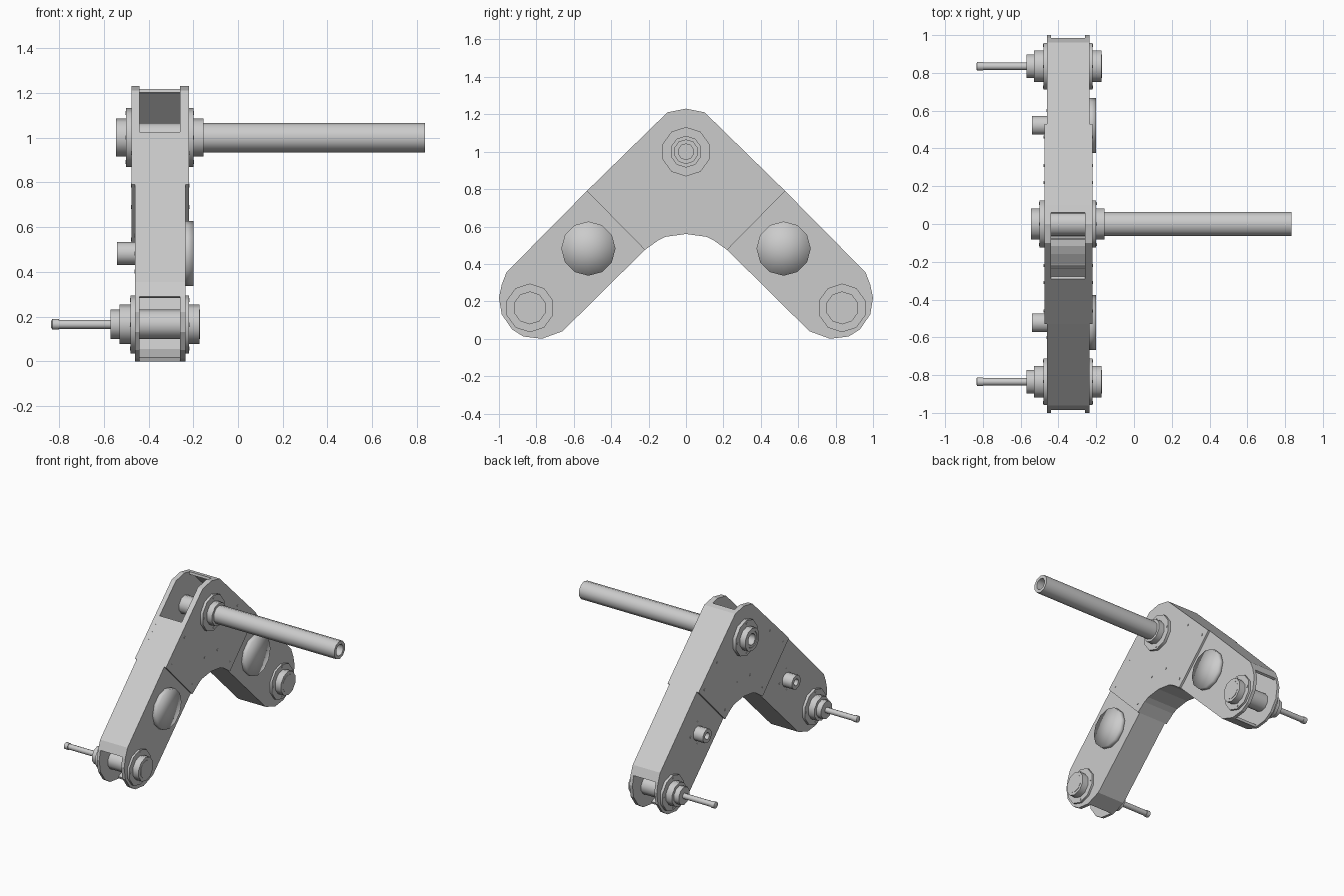
import bpy, bmesh, math

if "Cube" in bpy.data.objects:
    bpy.data.objects.remove(bpy.data.objects["Cube"])


def finish(name, bm, mirror=False, smooth=None, wall=0.0, recalc=True):
    if recalc:
        bmesh.ops.recalc_face_normals(bm, faces=bm.faces[:])
    me = bpy.data.meshes.new(name)
    bm.to_mesh(me)
    bm.free()
    ob = bpy.data.objects.new(name, me)
    bpy.context.collection.objects.link(ob)
    if smooth:
        for p in me.polygons:
            p.use_smooth = True
        me.set_sharp_from_angle(angle=math.radians(smooth))
    if wall:
        m = ob.modifiers.new("wall", 'SOLIDIFY')
        m.thickness, m.offset = wall, -1
    if mirror:
        m = ob.modifiers.new("other_side", 'MIRROR')
        m.use_axis = (False, True, False)
        m.use_mirror_merge = False
    return ob


def plate(name, pts, x0, x1, mirror=False):
    """Side plate: a (y, z) outline extruded along x."""
    bm = bmesh.new()
    f = bm.faces.new([bm.verts.new((x0, y, z)) for y, z in pts])
    r = bmesh.ops.extrude_face_region(bm, geom=[f])
    for v in r["geom"]:
        if isinstance(v, bmesh.types.BMVert):
            v.co.x = x1
    return finish(name, bm, mirror)


def wall(name, path, x0, x1, mirror=False):
    """Edge wall: a clockwise (y, z) path swept across x, thickened inward."""
    bm = bmesh.new()
    rows = [(bm.verts.new((x0, y, z)), bm.verts.new((x1, y, z))) for y, z in path]
    for a, b in zip(rows, rows[1:]):
        bm.faces.new((a[0], a[1], b[1], b[0]))
    return finish(name, bm, mirror, wall=0.018, recalc=False)


def lathe(name, prof, y, z, sides=10, mirror=False, closed=False, smooth=42):
    """Turned part: an (x, radius) profile spun about an x axis."""
    bm = bmesh.new()
    rings = []
    for x, r in prof:
        if r == 0:
            rings.append([bm.verts.new((x, y, z))] * sides)
        else:
            rings.append([bm.verts.new((x, y + r * math.sin(2 * math.pi * k / sides),
                                        z + r * math.cos(2 * math.pi * k / sides)))
                          for k in range(sides)])
    pairs = list(zip(rings, rings[1:]))
    if closed:
        pairs.append((rings[-1], rings[0]))
    for a, b in pairs:
        for k in range(sides):
            n = (k + 1) % sides
            bm.faces.new(list(dict.fromkeys((a[k], a[n], b[n], b[k]))))
    return finish(name, bm, mirror, smooth)


# centre plates: both side cheeks of the elbow
half = [(0.1, 1.21), (0.53, 0.79), (0.22, 0.475), (0.15, 0.525), (0.11, 0.545)]
centre = [(0, 1.23)] + half + [(0, 0.56)] + [(-y, z) for y, z in reversed(half)]
plate("centre_plate_left", centre, -0.475, -0.44)
plate("centre_plate_right", centre, -0.26, -0.22)

# centre edge walls, leaving the upper front open
wall("centre_wall_back", [(0.06, 1.218), (0.1, 1.21), (0.53, 0.79)], -0.475, -0.22)
wall("centre_wall_front", [(-0.53, 0.79), (-0.29, 1.024)], -0.475, -0.22)
wall("centre_wall_below", [(0.22, 0.475), (0.15, 0.525), (0.11, 0.545), (0, 0.56),
                           (-0.11, 0.545), (-0.15, 0.525), (-0.22, 0.475)], -0.46, -0.24)

# arms: side plates plus upper and lower walls, tips left open
arm = [(0.53, 0.79), (0.96, 0.355), (0.985, 0.29), (1.0, 0.22), (0.985, 0.13),
       (0.93, 0.05), (0.87, 0.012), (0.77, 0.0), (0.66, 0.04), (0.22, 0.475)]
plate("arm_plate_left", arm, -0.46, -0.44, True)
plate("arm_plate_right", arm, -0.26, -0.235, True)
wall("arm_wall_upper", arm[:3], -0.46, -0.235, True)
wall("arm_wall_lower", arm[7:], -0.46, -0.235, True)

# main pivot tube with its collars and flanges
lathe("main_tube", [(-0.54, 0.042), (-0.54, 0.066), (0.835, 0.066), (0.835, 0.042)],
      0, 1, 10, closed=True)
AY, AZ = 0.835, 0.165
for side, e, c, p in (("left", -0.50, -0.545, -0.47), ("right", -0.20, -0.155, -0.23)):
    lathe("main_hub_" + side, [(p, 0.06), (p, 0.132), (e, 0.132), (e, 0.085),
                               (c, 0.085), (c, 0.06)], 0, 1, 10, closed=True)
for side, e, c, p in (("left", -0.48, -0.53, -0.455), ("right", -0.22, -0.172, -0.24)):
    lathe("arm_hub_" + side, [(p, 0.06), (p, 0.13), (e, 0.13), (e, 0.088),
                              (c, 0.088), (c, 0.06)], AY, AZ, 10, True, True)

# wheel axles: thick inside the arm, thin outside
lathe("wheel_axle", [(-0.17, 0), (-0.17, 0.066), (-0.57, 0.066), (-0.57, 0.02),
                     (-0.80, 0.02), (-0.80, 0.024), (-0.83, 0.024), (-0.835, 0.015),
                     (-0.835, 0)], AY, AZ, 10, True)

# round motor covers (softly shaded) and motor stubs
MY, MZ = 0.522, 0.482
lathe("motor_cover", [(-0.25, 0), (-0.25, 0.145), (-0.20, 0.145), (-0.20, 0)],
      MY, MZ, 12, True, smooth=180)
lathe("motor_stub", [(-0.45, 0), (-0.45, 0.052), (-0.54, 0.052), (-0.54, 0.025),
                     (-0.50, 0.025), (-0.50, 0)], MY, MZ, 10, True)


def bolt(name, y, z, x0, x1):
    lathe(name, [(x0, 0), (x0, 0.009), (x1, 0.009), (x1, 0)], y, z, 6, True)


# bolts on plates, hub flanges and around the motor stubs
for y, z in ((0.31, 0.93), (0.46, 0.785), (0.075, 0.69), (0.22, 0.545)):
    bolt("plate_bolt", y, z, -0.478, -0.217)
for k in range(4):
    a = k * math.pi / 2
    dy, dz = 0.109 * math.sin(a), 0.109 * math.cos(a)
    bolt("arm_hub_bolt", AY + dy, AZ + dz, -0.483, -0.455)
    bolt("arm_hub_bolt", AY + dy, AZ + dz, -0.245, -0.217)
    if k < 3:
        bolt("main_hub_bolt", dy, 1 + dz, -0.503, -0.48)
        bolt("main_hub_bolt", dy, 1 + dz, -0.22, -0.197)
    bolt("motor_bolt", MY + 0.08 * math.sin(a), MZ + 0.08 * math.cos(a), -0.463, -0.445)
